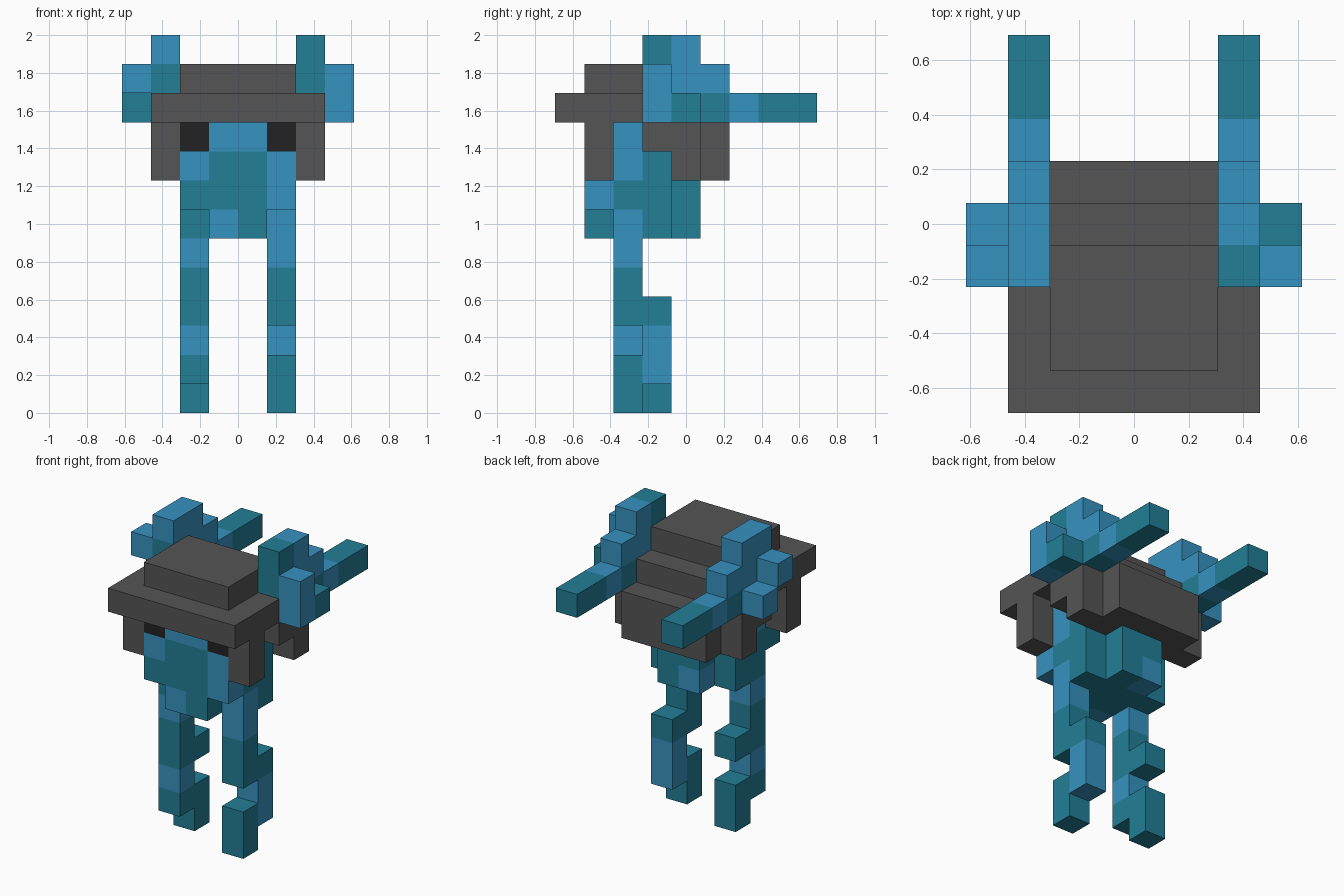
import bpy
import bmesh
from mathutils import Vector

cube = bpy.data.objects.get("Cube")
if cube:
    bpy.data.objects.remove(cube, do_unlink=True)

U = 2 / 13            # edge length of one block
Y0 = 4.5              # blocks from the front to the centre


def material(name, rgb):
    m = bpy.data.materials.new(name)
    m.use_nodes = True
    m.diffuse_color = (*rgb, 1)
    bsdf = next(n for n in m.node_tree.nodes if n.type == 'BSDF_PRINCIPLED')
    bsdf.inputs["Base Color"].default_value = (*rgb, 1)
    bsdf.inputs["Roughness"].default_value = 0.9
    return m


MATS = [material("sky_blue", (0.037, 0.287, 0.527)),
        material("teal", (0.016, 0.209, 0.305)),
        material("hat_grey", (0.089, 0.089, 0.089)),
        material("eye_black", (0.016, 0.016, 0.016))]
BLUE, TEAL, GREY, BLACK = range(4)

FRONT = (0, -1, 0)
SIDES = [(1, 0, 0), (-1, 0, 0), (0, 1, 0), FRONT, (0, 0, 1), (0, 0, -1)]


def build(name, boxes, paint=()):
    """Boxes are (x, x, y, y, z, z, colour) in inclusive block indices, later ones
    recolour earlier ones; paint recolours single faces: {(block, side): colour}."""
    paint = dict(paint)
    cells = {}
    for x0, x1, y0, y1, z0, z1, colour in boxes:
        for x in range(x0, x1 + 1):
            for y in range(y0, y1 + 1):
                for z in range(z0, z1 + 1):
                    cells[x, y, z] = colour
    bm = bmesh.new()
    verts = {}

    def vert(p):
        key = tuple(round(c) for c in p)
        if key not in verts:
            verts[key] = bm.verts.new((key[0] * U, (key[1] - Y0) * U, key[2] * U))
        return verts[key]

    for cell, colour in cells.items():
        centre = Vector(cell) + Vector((0.5, 0.5, 0.5))
        for side in SIDES:
            if tuple(a + b for a, b in zip(cell, side)) in cells:
                continue
            n = Vector(side)
            u = Vector((side[1], side[2], side[0]))
            v = n.cross(u)
            corners = [centre + (n + a * u + b * v) / 2
                       for a, b in ((-1, -1), (1, -1), (1, 1), (-1, 1))]
            face = bm.faces.new([vert(p) for p in corners])
            face.material_index = paint.get((cell, side), colour)
    # merge flat areas of one colour
    bmesh.ops.dissolve_limit(bm, angle_limit=0.01, verts=bm.verts[:],
                             edges=bm.edges[:], delimit={'MATERIAL'})
    mesh = bpy.data.meshes.new(name)
    bm.to_mesh(mesh)
    bm.free()
    for m in MATS:
        mesh.materials.append(m)
    bpy.context.collection.objects.link(bpy.data.objects.new(name, mesh))


# Head with snout, jaw and eyes
build("head", [
    (-2, 1, 1, 3, 7, 9, TEAL),
    (-2, 1, 2, 3, 6, 6, TEAL),
    (-1, 0, 1, 4, 6, 7, TEAL),
    (-1, 0, 1, 1, 9, 9, BLUE),      # brow
    (-2, -2, 1, 2, 8, 9, BLUE),     # cheeks
    (1, 1, 1, 2, 8, 9, BLUE),
    (1, 1, 1, 1, 7, 7, BLUE),
    (1, 1, 2, 2, 6, 6, BLUE),
    (-1, -1, 1, 1, 6, 6, BLUE),     # chin patch
    (-1, -1, 4, 4, 6, 6, BLUE),     # nape patch
], {((-2, 1, 9), FRONT): BLACK, ((1, 1, 9), FRONT): BLACK})

# Hat: crown, brim, stepped back and hanging side flaps
hat = [
    (-2, 1, 1, 3, 11, 11, GREY),
    (-3, 2, 0, 2, 10, 10, GREY),
    (-2, 1, 3, 4, 10, 10, GREY),
    (-3, 2, 4, 4, 8, 9, GREY),
    (-2, 1, 5, 5, 8, 9, GREY),
]
for x in (-3, 2):
    hat += [(x, x, 1, 1, 8, 9, GREY), (x, x, 3, 3, 9, 9, GREY)]
build("hat", hat)

# Legs
build("left_leg", [
    (1, 1, 2, 2, 3, 5, TEAL),
    (1, 1, 2, 2, 5, 5, BLUE),
    (1, 1, 3, 3, 3, 3, TEAL),
    (1, 1, 3, 3, 1, 2, BLUE),
    (1, 1, 2, 2, 0, 1, TEAL),
])
build("right_leg", [
    (-2, -2, 2, 2, 1, 5, TEAL),
    (-2, -2, 2, 2, 5, 5, BLUE),
    (-2, -2, 2, 2, 2, 2, BLUE),
    (-2, -2, 3, 3, 3, 3, TEAL),
    (-2, -2, 3, 3, 0, 1, TEAL),
])


# Antlers: stepped main beam with a long rear prong, then the outer prongs
def beam(x):
    return [
        (x, x, 3, 4, 10, 12, BLUE),
        (x, x, 5, 5, 10, 11, BLUE),
        (x, x, 4, 5, 10, 10, TEAL),
        (x, x, 6, 6, 10, 10, BLUE),
        (x, x, 7, 8, 10, 10, TEAL),
    ]


build("left_antler", beam(2) + [
    (2, 2, 3, 3, 11, 12, TEAL),
    (3, 3, 3, 3, 10, 11, BLUE),
    (3, 3, 4, 4, 10, 10, TEAL),
])
build("right_antler", beam(-3) + [
    (-4, -4, 3, 3, 11, 11, BLUE),
    (-4, -4, 4, 4, 10, 10, BLUE),
], {((-3, 3, 11), FRONT): TEAL, ((-4, 4, 10), FRONT): TEAL})
